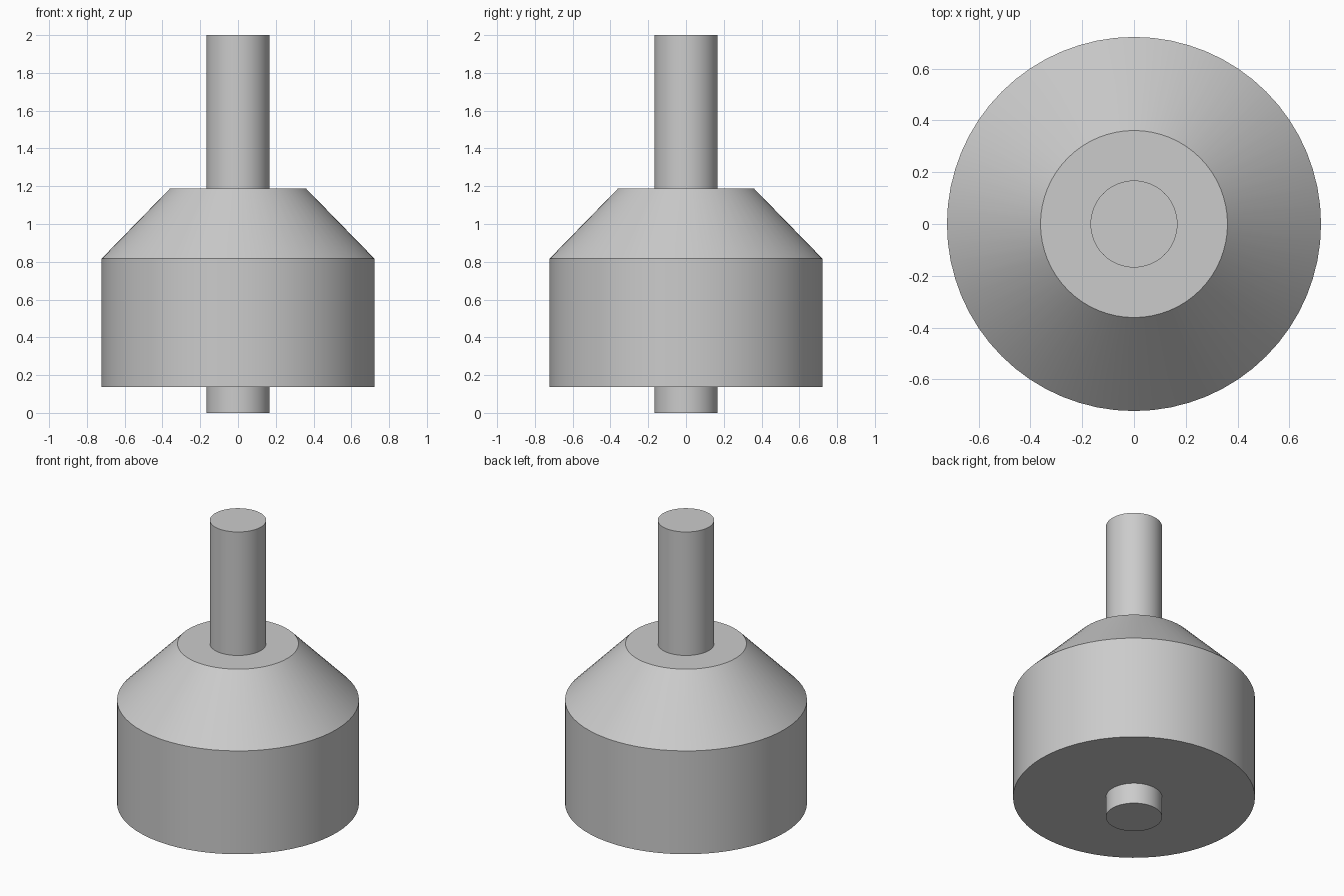
import bpy, bmesh, math

if "Cube" in bpy.data.objects:
    bpy.data.objects.remove(bpy.data.objects["Cube"])

SEGMENTS = 64


def lathe(name, profile):
    """Revolve (radius, height) points around z and cap both ends."""
    bm = bmesh.new()
    rings = []
    for r, z in profile:
        rings.append([bm.verts.new((r * math.cos(a), r * math.sin(a), z))
                      for a in (2 * math.pi * i / SEGMENTS for i in range(SEGMENTS))])
    for low, high in zip(rings, rings[1:]):
        for i in range(SEGMENTS):
            j = (i + 1) % SEGMENTS
            bm.faces.new((low[i], low[j], high[j], high[i]))
    bm.faces.new(rings[0][::-1])
    bm.faces.new(rings[-1])
    mesh = bpy.data.meshes.new(name)
    bm.to_mesh(mesh)
    bm.free()
    obj = bpy.data.objects.new(name, mesh)
    bpy.context.collection.objects.link(obj)
    bpy.ops.object.select_all(action='DESELECT')
    obj.select_set(True)
    bpy.context.view_layer.objects.active = obj
    bpy.ops.object.shade_smooth_by_angle(angle=math.radians(30))
    return obj


# Drum with conical shoulder
lathe("tapered_body", [(0.722, 0.137), (0.722, 0.817), (0.361, 1.187)])

# Shaft running through the body, showing at both ends
lathe("shaft", [(0.168, 0.0), (0.168, 2.0)])
